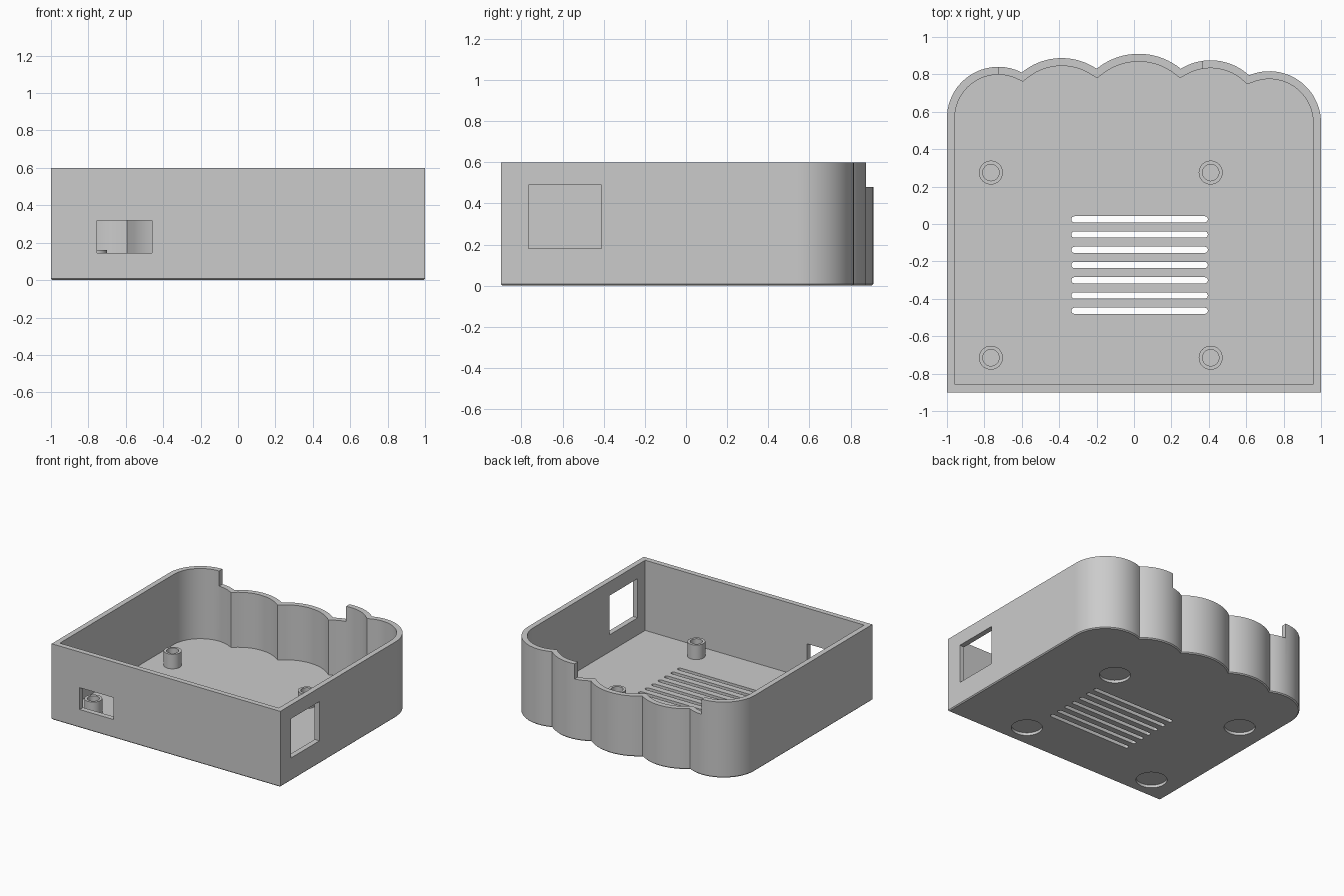
import bpy
import bmesh
from math import pi, cos, sin
from mathutils import Vector, geometry

cube = bpy.data.objects.get("Cube")
if cube:
    bpy.data.objects.remove(cube, do_unlink=True)

HEIGHT, FLOOR, WALL, CHAMFER = 0.6, 0.045, 0.042, 0.008
POSTS = [(x, y) for x in (-0.765, 0.41) for y in (-0.715, 0.275)]

grey = bpy.data.materials.new("plain grey")
grey.use_nodes = True
grey.diffuse_color = (0.6, 0.6, 0.6, 1)
grey.node_tree.nodes["Principled BSDF"].inputs["Base Color"].default_value = (0.6, 0.6, 0.6, 1)


def arc(a, b, c, steps=18):
    """Points on the circle from a through b to c, without c."""
    a, b, c = (Vector((*p, 0)) for p in (a, b, c))
    d, e = b - a, c - a
    n = d.cross(e)
    centre = a + (n.cross(d) * e.length_squared + e.cross(n) * d.length_squared) / (2 * n.length_squared)
    r, s = a - centre, c - centre
    sweep = r.to_2d().angle_signed(s.to_2d())
    if n.z < 0 and sweep < 0:
        sweep += 2 * pi
    out = []
    for i in range(steps):
        t = -sweep * i / steps
        out.append(Vector((centre.x + r.x * cos(t) - r.y * sin(t),
                           centre.y + r.x * sin(t) + r.y * cos(t))))
    return out


def inset(loop, dist):
    """Mitred inward offset of a clockwise outline."""
    out = []
    for i, p in enumerate(loop):
        u = (p - loop[i - 1]).normalized()
        v = (loop[(i + 1) % len(loop)] - p).normalized()
        m = Vector((u.y + v.y, -u.x - v.x))
        out.append(p + m * (2 * dist / m.length_squared))
    return out


def finish(bm, name):
    bmesh.ops.recalc_face_normals(bm, faces=bm.faces[:])
    mesh = bpy.data.meshes.new(name)
    bm.to_mesh(mesh)
    bm.free()
    obj = bpy.data.objects.new(name, mesh)
    bpy.context.collection.objects.link(obj)
    mesh.materials.append(grey)
    return obj


def loft(levels, name, closed=False):
    """Skin stacked outlines; cap both ends, or join last to first."""
    bm = bmesh.new()
    rings = [[bm.verts.new((p.x, p.y, z)) for p in loop] for loop, z in levels]
    pairs = list(zip(rings, rings[1:]))
    if closed:
        pairs.append((rings[-1], rings[0]))
    else:
        bm.faces.new(rings[0])
        bm.faces.new(rings[-1])
    for low, high in pairs:
        for i in range(len(low)):
            bm.faces.new((low[i - 1], low[i], high[i], high[i - 1]))
    return finish(bm, name)


def circle(x, y, r, n=32):
    return [Vector((x + r * cos(2 * pi * i / n), y + r * sin(2 * pi * i / n))) for i in range(n)]


def rectangle(x0, x1, y0, y1):
    return [Vector(p) for p in ((x0, y0), (x0, y1), (x1, y1), (x1, y0))]


def slot(x0, x1, y, r, n=8):
    right = [Vector((x1 - r + r * sin(pi * i / n), y + r * cos(pi * i / n))) for i in range(n + 1)]
    left = [Vector((x0 + r - r * sin(pi * i / n), y - r * cos(pi * i / n))) for i in range(n + 1)]
    return right + left


# Outline: square front, scalloped back
outline = [Vector((-1, -0.9))]
outline += arc((-1, 0.55), (-0.92, 0.76), (-0.6, 0.81))
outline += arc((-0.6, 0.81), (-0.38, 0.887), (-0.2, 0.83))
outline += arc((-0.2, 0.83), (0.03, 0.91), (0.25, 0.83))
outline += arc((0.25, 0.83), (0.42, 0.875), (0.615, 0.795))
outline += arc((0.615, 0.795), (0.92, 0.735), (1, 0.53))
outline += [Vector((1, 0.53)), Vector((1, -0.9))]
inner = inset(outline, WALL)

# Open tray with a slight chamfer under it
tray = loft([(inset(outline, CHAMFER), 0), (outline, CHAMFER), (outline, HEIGHT),
             (inner, HEIGHT), (inner, FLOOR)], "tray")

# Cutters: back notch, front port, side window, vents, foot recesses
cuts = [(rectangle(-0.725, 0.365, 0.65, 1.1), 0.48, 0.8),
        (rectangle(-0.755, -0.46, -1, -0.8), 0.145, 0.318),
        (rectangle(0.9, 1.1, -0.765, -0.41), 0.18, 0.49)]
cuts += [(slot(-0.335, 0.395, 0.025 - 0.0815 * i, 0.0165), -0.1, 0.1) for i in range(7)]
cuts += [(circle(x, y, 0.112, 48), -0.1, 0.022) for x, y in POSTS]

for i, (loop, low, high) in enumerate(cuts):
    cutter = loft([(loop, low), (loop, high)], f"cutter_{i + 1}")
    cutter.hide_render = True
    mod = tray.modifiers.new("cut", 'BOOLEAN')
    mod.operation, mod.solver, mod.object = 'DIFFERENCE', 'EXACT', cutter
    bpy.context.view_layer.objects.active = tray
    bpy.ops.object.modifier_apply(modifier=mod.name)
    bpy.data.objects.remove(cutter, do_unlink=True)

# Hollow screw posts
parts = [tray]
for i, (x, y) in enumerate(POSTS):
    wide, bore = circle(x, y, 0.064), circle(x, y, 0.044)
    parts.append(loft([(wide, FLOOR - 0.005), (wide, 0.16), (bore, 0.16), (bore, FLOOR - 0.005)],
                      f"screw_post_{i + 1}", closed=True))

bpy.ops.object.select_all(action='DESELECT')
for part in parts:
    part.select_set(True)
bpy.context.view_layer.objects.active = tray
bpy.ops.object.shade_smooth_by_angle(angle=0.5)
